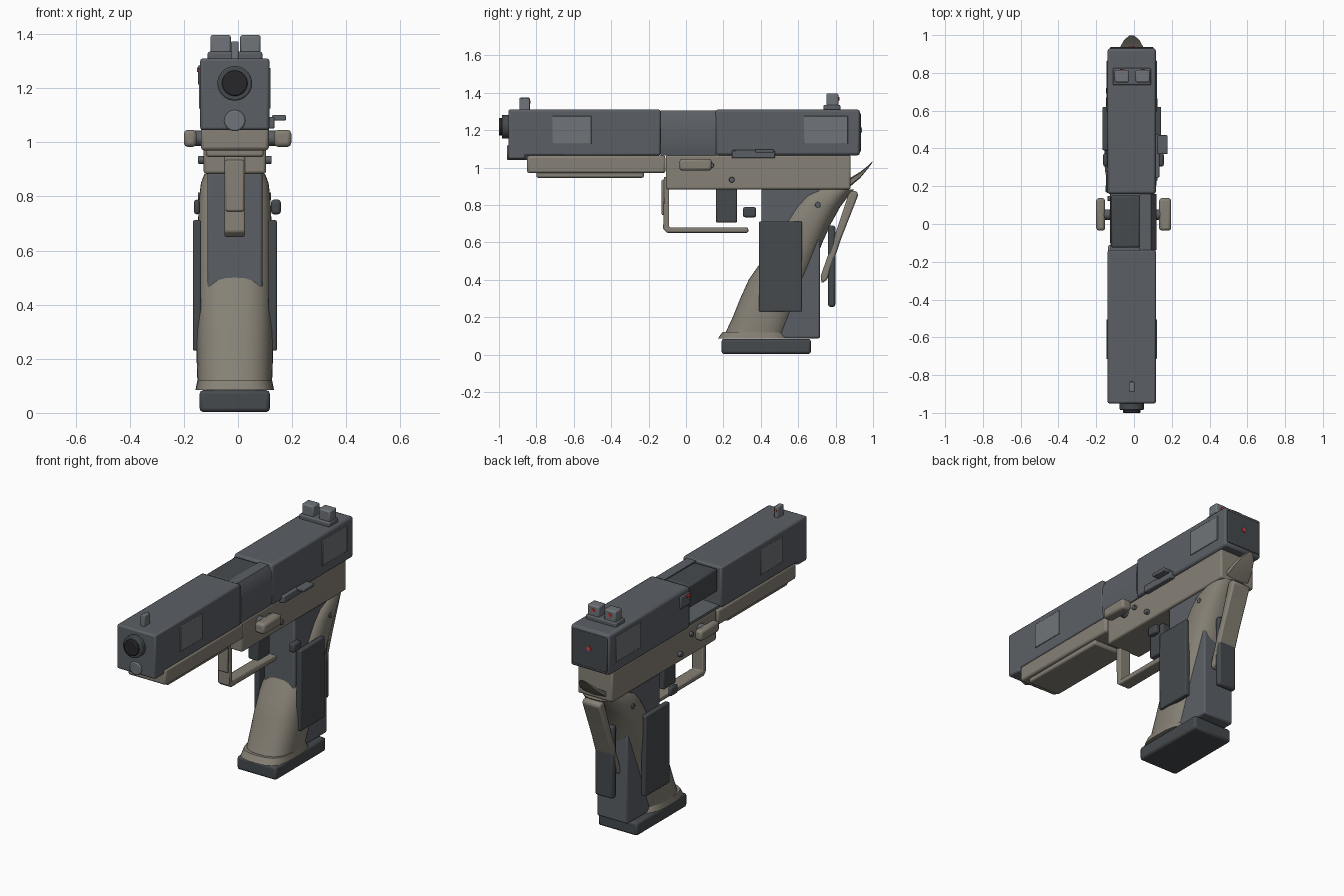
import bpy, bmesh, math
from mathutils import Vector, Matrix

if "Cube" in bpy.data.objects:
    bpy.data.objects.remove(bpy.data.objects["Cube"])

CX = -0.012  # centre plane of the body


def material(name, r, g, b):
    m = bpy.data.materials.new(name)
    m.diffuse_color = (r, g, b, 1)
    m.use_nodes = True
    m.node_tree.nodes["Principled BSDF"].inputs["Base Color"].default_value = m.diffuse_color
    return m


STEEL = material("steel", 0.105, 0.115, 0.13)
DARK = material("dark_polymer", 0.06, 0.068, 0.075)
LIGHT = material("light_steel", 0.16, 0.175, 0.19)
TAN = material("tan_polymer", 0.24, 0.22, 0.18)
BLACK = material("black", 0.02, 0.02, 0.023)
RED = material("red", 0.7, 0.06, 0.06)


def finish(bm, name, mat, bevel=0.0):
    bmesh.ops.recalc_face_normals(bm, faces=bm.faces)
    me = bpy.data.meshes.new(name)
    bm.to_mesh(me)
    bm.free()
    me.materials.append(mat)
    ob = bpy.data.objects.new(name, me)
    bpy.context.collection.objects.link(ob)
    if bevel:
        mod = ob.modifiers.new("bevel", 'BEVEL')
        mod.width, mod.segments, mod.limit_method = bevel, 2, 'ANGLE'
    return ob


def box(name, x, y, z, mat, bevel=0.008):
    bm = bmesh.new()
    bmesh.ops.create_cube(bm, size=1)
    for v in bm.verts:
        v.co = [(a + b) / 2 + c * (b - a) for (a, b), c in zip((x, y, z), v.co)]
    return finish(bm, name, mat, bevel)


def rod(name, start, end, r, mat, bevel=0.0, sides=32):
    a, b = Vector(start), Vector(end)
    bm = bmesh.new()
    rot = (b - a).to_track_quat('Z', 'Y').to_matrix().to_4x4()
    bmesh.ops.create_cone(bm, cap_ends=True, segments=sides, radius1=r, radius2=r,
                          depth=(b - a).length, matrix=Matrix.Translation((a + b) / 2) @ rot)
    return finish(bm, name, mat, bevel)


def extrude(name, pts, x0, x1, mat, bevel=0.006, axis='x'):
    """Closed profile swept along x (pts = y,z) or y (pts = x,z)."""
    bm = bmesh.new()
    put = (lambda t, p: (t, *p)) if axis == 'x' else (lambda t, p: (p[0], t, p[1]))
    a, b = ([bm.verts.new(put(t, p)) for p in pts] for t in (x0, x1))
    bm.faces.new(a)
    bm.faces.new(b)
    for i in range(len(pts)):
        j = (i + 1) % len(pts)
        bm.faces.new((a[i], a[j], b[j], b[i]))
    return finish(bm, name, mat, bevel)


def loft(name, rings, mat, n=40, power=2.6):
    """Stacked super-ellipses: (z, y front, y back, half width)."""
    bm = bmesh.new()
    loops = []
    for z, y0, y1, w in rings:
        loop = []
        for i in range(n):
            t = 2 * math.pi * i / n
            c, s = math.cos(t), math.sin(t)
            px = math.copysign(abs(c) ** (2 / power), c)
            py = math.copysign(abs(s) ** (2 / power), s)
            loop.append(bm.verts.new((CX + w * px, (y0 + y1) / 2 + (y1 - y0) / 2 * py, z)))
        loops.append(loop)
    for a, b in zip(loops, loops[1:]):
        for i in range(n):
            j = (i + 1) % n
            bm.faces.new((a[i], a[j], b[j], b[i]))
    bm.faces.new(loops[0])
    bm.faces.new(loops[-1])
    return finish(bm, name, mat)


# Slide
W = (-0.14, 0.116)
extrude("slide_front", [(-0.95, 1.045), (-0.86, 1.045), (-0.86, 1.065), (-0.137, 1.065),
                        (-0.137, 1.31), (-0.95, 1.31)], *W, STEEL, 0.014)
box("slide_rear", W, (0.158, 0.93), (1.065, 1.31), STEEL, 0.014)
box("slide_back_plate", (-0.128, 0.104), (0.925, 0.936), (1.085, 1.29), DARK, 0.004)
rod("striker_dot", (CX, 0.93, 1.2), (CX, 0.942, 1.2), 0.013, RED)

# Ejection port: curved wall on the right, chamber block on the left
inner = [(0.085 + 0.1 * (math.cos(t) - 1), 1.185 + 0.1 * math.sin(t))
         for t in [math.pi / 2 * (k / 6 - 1) for k in range(7)]]
extrude("port_wall", [(-0.125, 1.065), (0.104, 1.065), (0.114, 1.1), (0.118, 1.185), (0.112, 1.26),
                      (0.09, 1.305), (0.03, 1.305), (0.03, 1.28), (0.075, 1.27)]
        + inner[::-1] + [(-0.125, 1.08)], -0.137, 0.16, STEEL, 0, 'y')
box("chamber_block", (-0.122, 0.032), (-0.125, 0.15), (1.165, 1.303), DARK, 0.01)
box("extractor", (-0.147, -0.125), (0.165, 0.26), (1.21, 1.285), STEEL, 0.006)
box("loaded_marker", (-0.152, -0.13), (0.17, 0.205), (1.26, 1.276), RED, 0.002)

# Grip plates on the slide sides
for side, x in (("right", (0.1, 0.121)), ("left", (-0.145, -0.12))):
    for part, y in (("front", (-0.715, -0.505)), ("rear", (0.63, 0.865))):
        box(f"slide_{part}_plate_{side}", x, y, (1.125, 1.275), LIGHT, 0.003)

# Muzzle and guide rod
rod("barrel_ring", (CX, -0.94, 1.218), (CX, -0.985, 1.218), 0.064, DARK, 0.006)
rod("muzzle", (CX, -0.97, 1.218), (CX, -1.0, 1.218), 0.047, BLACK, 0.005)
rod("guide_rod", (CX, -0.8, 1.08), (CX, -0.958, 1.08), 0.039, LIGHT, 0.006)

# Sights
box("front_sight", (CX - 0.014, CX + 0.014), (-0.89, -0.835), (1.3, 1.373), LIGHT, 0.005)
rod("front_sight_dot", (CX, -0.84, 1.35), (CX, -0.831, 1.35), 0.008, RED)
box("rear_sight_base", (-0.112, 0.09), (0.735, 0.825), (1.3, 1.335), STEEL)
for i, x in enumerate((-0.064, 0.046)):
    box(f"rear_sight_post_{i}", (x - 0.038, x + 0.038), (0.75, 0.815), (1.325, 1.396), LIGHT)
    rod(f"rear_sight_dot_{i}", (x, 0.81, 1.368), (x, 0.821, 1.368), 0.009, RED)

# Frame
box("dust_cover", (-0.137, 0.114), (-0.85, -0.11), (0.97, 1.064), TAN, 0.012)
box("accessory_rail", (-0.118, 0.095), (-0.8, -0.225), (0.945, 0.98), TAN, 0.01)
box("frame", (-0.127, 0.104), (-0.108, 0.88), (0.883, 1.066), TAN, 0.01)

# Beavertail: thin rounded tongue rising to the rear
bm = bmesh.new()
rows = []
for y, z, w, h in ((0.87, 0.92, 0.075, 0.02), (0.93, 0.962, 0.065, 0.014),
                   (0.975, 1.005, 0.04, 0.006), (0.998, 1.032, 0.012, 0.002)):
    rows.append([bm.verts.new((CX + w * sx, y, z + h * sz))
                 for sx, sz in ((-1, -1), (0, -1.4), (1, -1), (1, 0.6), (0, 1), (-1, 0.6))])
for a, b in zip(rows, rows[1:]):
    for i in range(6):
        bm.faces.new((a[i], a[(i + 1) % 6], b[(i + 1) % 6], b[i]))
bm.faces.new(rows[0])
bm.faces.new(rows[-1])
finish(bm, "beavertail", TAN)

# Controls
for side, x in (("right", (0.133, 0.197)), ("left", (-0.2, -0.153))):
    box(f"side_knob_{side}", x, (-0.035, 0.137), (0.983, 1.046), TAN, 0.014)
rod("knob_axle", (-0.175, 0.05, 1.015), (0.16, 0.05, 1.015), 0.028, STEEL)
rod("small_pin", (-0.14, 0.135, 1.012), (0.12, 0.135, 1.012), 0.014, STEEL, 0.003)
rod("trigger_pin", (-0.147, 0.245, 0.935), (0.124, 0.245, 0.935), 0.015, STEEL, 0.003)
box("slide_stop", (0.1, 0.135), (0.245, 0.475), (1.05, 1.093), STEEL, 0.006)
box("slide_stop_tab", (0.125, 0.178), (0.37, 0.47), (1.08, 1.1), STEEL, 0.005)
for side, x in (("right", (0.122, 0.158)), ("left", (-0.163, -0.14))):
    box(f"magazine_button_{side}", x, (0.305, 0.375), (0.734, 0.788), DARK, 0.01)

# Trigger and guard
G = (-0.05, 0.026)
box("trigger", (-0.045, 0.021), (0.16, 0.273), (0.705, 0.89), DARK)
extrude("trigger_guard", [(-0.118, 0.95), (-0.122, 0.67), (-0.1, 0.65), (0.325, 0.65), (0.335, 0.66),
                          (0.33, 0.68), (-0.09, 0.68), (-0.09, 0.95)], *G, TAN, 0.006)
box("guard_front_tab", (CX - 0.034, CX + 0.034), (-0.13, -0.11), (0.745, 0.935), TAN, 0.006)

# Grip: straight magazine well crossing a slanted rounded body
box("magazine_well", (-0.113, 0.09), (0.405, 0.717), (0.087, 0.89), STEEL, 0.01)
loft("grip_body", [(0.115, 0.21, 0.545, 0.138), (0.2, 0.25, 0.575, 0.141), (0.3, 0.29, 0.61, 0.142),
                   (0.4, 0.335, 0.65, 0.14), (0.5, 0.405, 0.69, 0.138), (0.6, 0.455, 0.73, 0.137),
                   (0.7, 0.51, 0.775, 0.136), (0.79, 0.565, 0.825, 0.132), (0.85, 0.615, 0.87, 0.125),
                   (0.883, 0.68, 0.9, 0.112)], TAN)
loft("grip_lip", [(0.085, 0.17, 0.555, 0.145), (0.12, 0.195, 0.535, 0.138)], TAN, power=3)
box("base_plate", (-0.142, 0.118), (0.19, 0.668), (0.003, 0.084), DARK, 0.014)
for side, x in (("right", (0.112, 0.144)), ("left", (-0.167, -0.136))):
    box(f"grip_panel_{side}", x, (0.39, 0.62), (0.23, 0.712), DARK, 0.006)
rod("grip_pin", (-0.148, 0.705, 0.8), (0.122, 0.705, 0.8), 0.015, STEEL, 0.003)
extrude("backstrap", [(0.875, 0.875), (0.91, 0.875), (0.922, 0.855), (0.83, 0.62), (0.755, 0.4),
                      (0.725, 0.38), (0.72, 0.42), (0.79, 0.62)], CX - 0.06, CX + 0.06, TAN, 0.01)
box("backstrap_pad", (CX - 0.06, CX + 0.06), (0.76, 0.798), (0.255, 0.69), DARK, 0.012)

# Smooth shading with sharp edges kept
bpy.ops.object.select_all(action='SELECT')
bpy.context.view_layer.objects.active = bpy.context.selected_objects[0]
bpy.ops.object.shade_smooth_by_angle(angle=math.radians(35))
